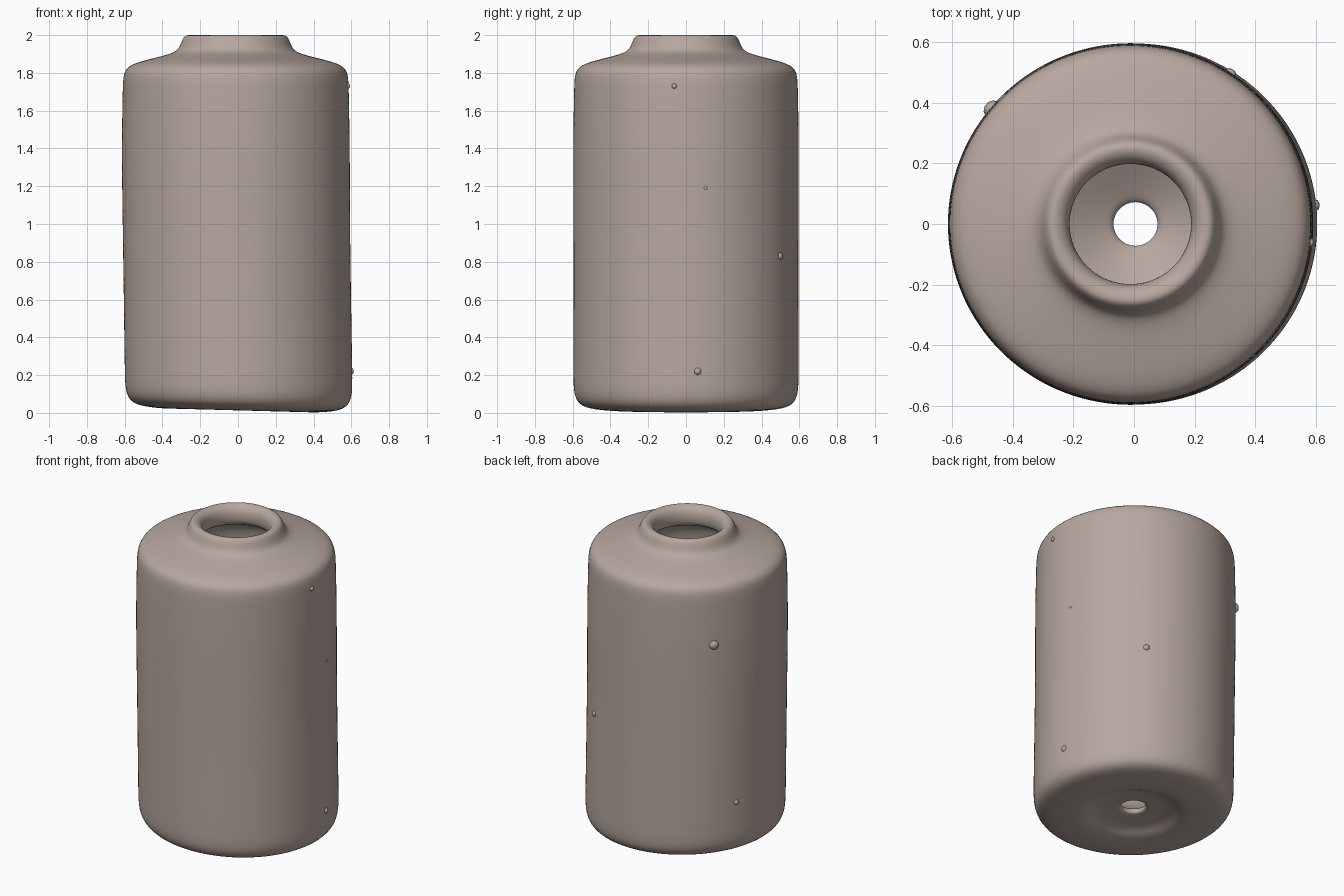
import bpy, bmesh, math
from mathutils import Vector, Matrix

cube = bpy.data.objects.get("Cube")
if cube:
    bpy.data.objects.remove(cube, do_unlink=True)

# One unglazed clay colour
clay = bpy.data.materials.new("taupe_clay")
clay.use_nodes = True
colour = (0.47, 0.39, 0.345, 1)
clay.diffuse_color = colour
shader = clay.node_tree.nodes["Principled BSDF"]
shader.inputs["Base Color"].default_value = colour
shader.inputs["Roughness"].default_value = 0.8


def finish(bm, name):
    bmesh.ops.recalc_face_normals(bm, faces=bm.faces)
    mesh = bpy.data.meshes.new(name)
    bm.to_mesh(mesh)
    bm.free()
    for poly in mesh.polygons:
        poly.use_smooth = True
    mesh.materials.append(clay)
    obj = bpy.data.objects.new(name, mesh)
    bpy.context.collection.objects.link(obj)
    return obj


def centre_shift(z):
    """Slight sideways wander of the hand-thrown body."""
    return 0.006 - 0.018 * min(z / 1.2, 1)


# Closed wall section (radius, height): outside, rim, inside, drain hole
outside = [(0.08, 0.05), (0.17, 0.05), (0.25, 0.035), (0.29, 0.008),
           (0.38, 0), (0.5, 0.01), (0.57, 0.03), (0.602, 0.09),
           (0.603, 0.2), (0.602, 0.6), (0.602, 1), (0.605, 1.4),
           (0.599, 1.7), (0.597, 1.8), (0.565, 1.842), (0.47, 1.87),
           (0.34, 1.9), (0.302, 1.925), (0.287, 1.965)]
rim = [(0.272, 1.998), (0.245, 2.002), (0.215, 1.985), (0.2, 1.95)]
inside = [(0.2, 1.9), (0.22, 1.86), (0.4, 1.81), (0.51, 1.74),
          (0.53, 1.6), (0.53, 0.6), (0.5, 0.4), (0.38, 0.27),
          (0.22, 0.17), (0.12, 0.11), (0.072, 0.09), (0.072, 0.065)]
section = outside + rim + inside

# Lathe the section into the jar
bm = bmesh.new()
verts = [bm.verts.new((r, 0, z)) for r, z in section]
edges = [bm.edges.new((v, verts[i - 1])) for i, v in enumerate(verts)]
bmesh.ops.spin(bm, geom=verts + edges, cent=(0, 0, 0), axis=(0, 0, 1),
               angle=math.tau, steps=72)
bmesh.ops.remove_doubles(bm, verts=bm.verts, dist=0.0005)

# Uneven foot, leaning axis
for v in bm.verts:
    z = v.co.z
    foot = max(0, 1 - z / 0.4)
    v.co.z += 0.016 * foot * (1 - v.co.x / 0.6)
    v.co.x += centre_shift(z)
    v.co.y *= 0.99
lowest = min(v.co.z for v in bm.verts)
for v in bm.verts:
    v.co.z -= lowest * max(0, 1 - v.co.z)
jar = finish(bm, "jar_body")
smooth = jar.modifiers.new("rounded_clay", "SUBSURF")
smooth.levels = smooth.render_levels = 2

# Small clay nodules stuck to the wall: angle in degrees, height, size
nodules = [(140, 1.45, 0.03), (6, 0.22, 0.02), (57, 0.83, 0.02),
           (10, 1.19, 0.012), (-6, 1.73, 0.014), (155, 0.38, 0.018)]
bm = bmesh.new()
for angle, z, size in nodules:
    a = math.radians(angle)
    place = Vector((0.598 * math.cos(a) + centre_shift(z),
                    0.592 * math.sin(a), z))
    matrix = (Matrix.Translation(place) @ Matrix.Rotation(a, 4, "Z")
              @ Matrix.Diagonal((0.8, 1, 1, 1)))
    bmesh.ops.create_icosphere(bm, subdivisions=2, radius=size, matrix=matrix)
finish(bm, "clay_nodules")
